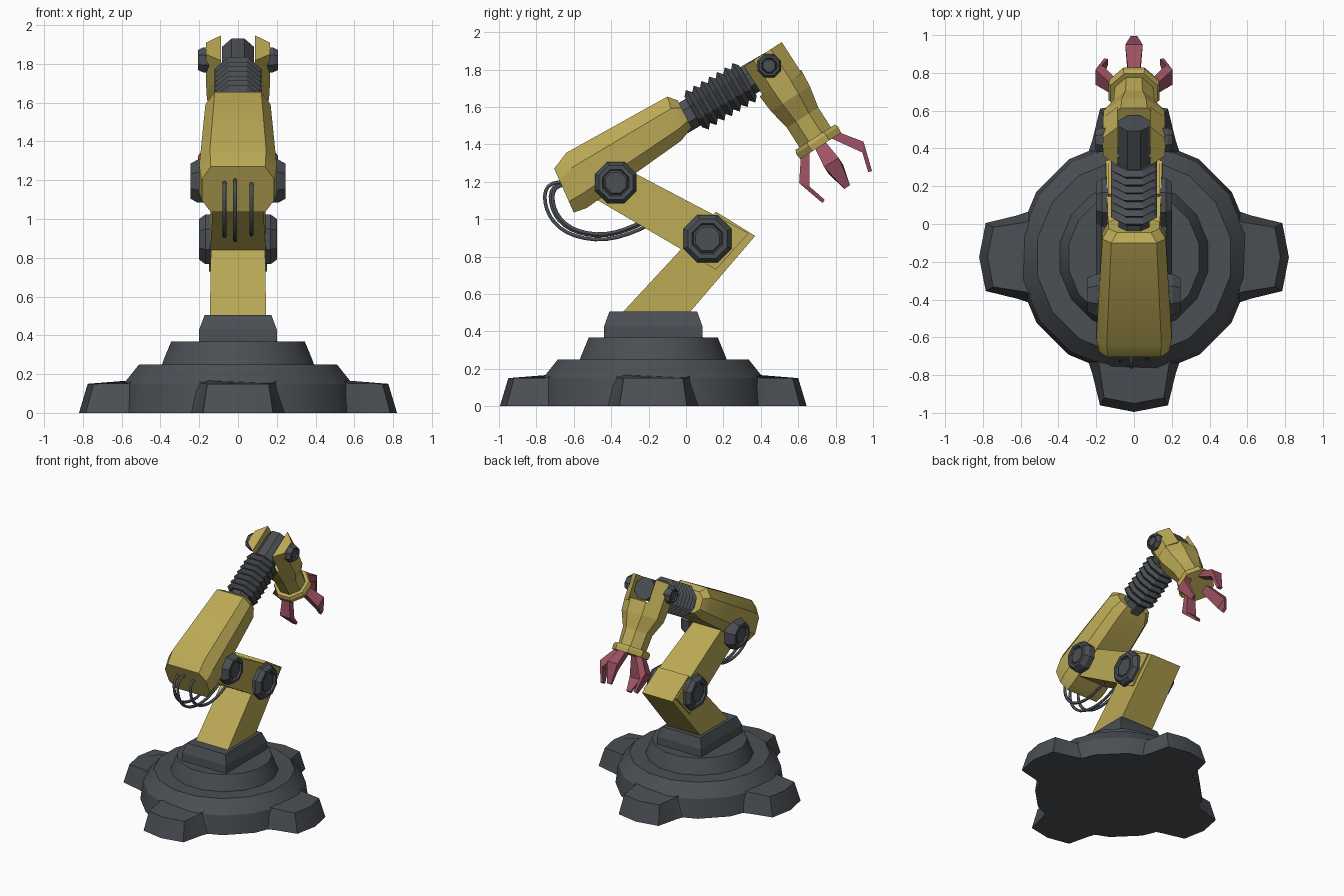
import bpy, bmesh, math
from mathutils import Vector

if "Cube" in bpy.data.objects:
    bpy.data.objects.remove(bpy.data.objects["Cube"])


def material(name, col):
    m = bpy.data.materials.new(name)
    m.diffuse_color = (*col, 1)
    m.use_nodes = True
    m.node_tree.nodes["Principled BSDF"].inputs["Base Color"].default_value = m.diffuse_color
    return m


YELLOW = material("yellow paint", (0.50, 0.40, 0.092))
GREY = material("dark grey metal", (0.070, 0.078, 0.088))
RED = material("dull red claw", (0.34, 0.085, 0.125))
CY = -0.175  # base centre in y


def loft(name, rings, mat, smooth=False):
    """Skin a list of equal-length rings and cap both ends."""
    bm = bmesh.new()
    vr = [[bm.verts.new(p) for p in r] for r in rings]
    n = len(vr[0])
    for a, b in zip(vr, vr[1:]):
        for i in range(n):
            j = (i + 1) % n
            bm.faces.new((a[i], a[j], b[j], b[i]))
    bm.faces.new(vr[0][::-1])
    bm.faces.new(vr[-1])
    bmesh.ops.recalc_face_normals(bm, faces=bm.faces)
    me = bpy.data.meshes.new(name)
    bm.to_mesh(me)
    bm.free()
    me.materials.append(mat)
    if smooth:
        me.shade_smooth()
        me.set_sharp_from_angle(angle=math.radians(30))
    ob = bpy.data.objects.new(name, me)
    bpy.context.collection.objects.link(ob)
    return ob


def circle(n, a, b=None):
    """Flat-sided polygon whose flats lie at distances a and b."""
    b = a if b is None else b
    k = 1 / math.cos(math.pi / n)
    angs = [2 * math.pi * (i + 0.5) / n for i in range(n)]
    return [(a * k * math.cos(t), b * k * math.sin(t)) for t in angs]


# Base: round tiers
def tier(name, stations):
    loft(name, [[(x, y + CY, z) for x, y in circle(16, r)] for r, z in stations], GREY, True)


tier("base_disc", [(0.61, 0), (0.59, 0.15), (0.51, 0.25)])
tier("base_turntable", [(0.395, 0.24), (0.385, 0.27), (0.345, 0.367)])

# Base: four flared feet
bottom = [(0.40, 0.36), (0.53, 0.25), (0.62, 0.22), (0.785, 0.18), (0.82, 0)]
top = [(0.40, 0.26, 0.18), (0.51, 0.215, 0.18), (0.57, 0.185, 0.152), (0.745, 0.158, 0.15), (0.775, 0, 0.15)]
low = [(r, w, 0) for r, w in bottom]
for k in range(4):
    c, s = math.cos(k * math.pi / 2), math.sin(k * math.pi / 2)
    rings = []
    for half in (low, top):
        full = half + [(r, -w, z) for r, w, z in half[-2::-1]]
        rings.append([(r * c - w * s, r * s + w * c + CY, z) for r, w, z in full])
    loft("base_foot", rings, GREY, True)


# Base: square pedestal
def rect(hx, hy, z):
    return [(sx * hx, CY + sy * hy, z) for sx, sy in ((-1, -1), (1, -1), (1, 1), (-1, 1))]


loft("pedestal", [rect(0.20, 0.265, 0.36), rect(0.20, 0.262, 0.43), rect(0.172, 0.235, 0.505)], GREY)


# Two straight arm links: each end is a (y, z) pair of corners and a half width
def link(name, ends):
    loft(name, [[(-w, *p), (w, *p), (w, *q), (-w, *q)] for p, q, w in ends], YELLOW)


link("lower_link", [((-0.35, 0.49), (0.01, 0.49), 0.145), ((0.16, 1.04), (0.37, 0.91), 0.137)])
link("middle_link", [((-0.33, 1.275), (-0.53, 1.135), 0.125), ((0.335, 0.925), (0.16, 0.73), 0.15)])

# Forearm: chamfered sections with top point, bottom point, half width, flat width
fore = [((-0.705, 1.27), (-0.60, 1.035), 0.185, 0.14),
        ((-0.64, 1.355), (-0.53, 1.06), 0.20, 0.145),
        ((-0.10, 1.655), (-0.025, 1.42), 0.168, 0.12),
        ((-0.045, 1.635), (0.03, 1.49), 0.135, 0.09)]
rings = []
for t, b, w, f in fore:
    t, b = Vector(t), Vector(b)
    side = [(f, t), (w, t.lerp(b, 0.27)), (w, t.lerp(b, 0.75)), (f, b)]
    rings.append([(x, *p) for x, p in side] + [(-x, *p) for x, p in side[::-1]])
loft("forearm", rings, YELLOW, True)


# Joint caps on both sides
def joint(name, y, z, r, x0, x1):
    prof = [(x0, r), (x0 + 0.55 * (x1 - x0), r), (x1, r * 0.82), (x1, r * 0.64),
            (x1 - 0.018, r * 0.58), (x1 - 0.008, r * 0.50)]
    for s in (-1, 1):
        loft(name, [[(s * x, y + a, z + b) for a, b in circle(8, q)] for x, q in prof], GREY)


joint("lower_elbow_cap", 0.115, 0.895, 0.128, 0.13, 0.20)
joint("upper_elbow_cap", -0.375, 1.195, 0.111, 0.16, 0.245)
joint("wrist_cap", 0.445, 1.82, 0.064, 0.15, 0.205)


# Bellows and wrist shaft along the forearm axis
def along(name, stations):
    ay, az = 0.865, 0.502
    loft(name, [[(x, 0.07 + s * ay - v * az, 1.59 + s * az + v * ay) for x, v in circle(8, r)]
                for s, r in stations], GREY)


along("wrist_shaft", [(-0.13, 0.082), (0.535, 0.082)])
along("bellows", [(-0.035 + 0.024 * i, 0.122 if i % 2 else 0.095) for i in range(15)])


# Hand frame: u runs along the hand, v across it, origin at the wrist pivot
def hand(x, v, u):
    return (x, 0.445 + 0.54 * u + 0.84 * v, 1.82 - 0.84 * u + 0.54 * v)


def hand_loft(name, stations):
    loft(name, [[hand(x, v, u) for x, v in circle(8, a, b)] for u, a, b in stations], YELLOW)


hand_loft("hand_body", [(0.11, 0.165, 0.132), (0.21, 0.16, 0.124), (0.33, 0.108, 0.10), (0.47, 0.10, 0.10)])
hand_loft("hand_flange", [(0.455, 0.125, 0.125), (0.475, 0.134, 0.134), (0.51, 0.13, 0.13)])
for s in (-1, 1):  # fork prongs around the shaft
    prong = [(0.088, -0.115), (0.165, -0.055), (0.165, 0.055), (0.088, 0.125)]
    loft("hand_fork", [[hand(s * x, v, u) for x, v in prong] for u in (-0.07, 0.13)], YELLOW)

# Four bent claws: outer (u, r), inner (u, r), half width
claw = [(0.50, 0.12, 0.50, 0.065, 0.032), (0.615, 0.205, 0.66, 0.168, 0.046), (0.772, 0.158, 0.765, 0.138, 0.018)]
for k in range(4):
    c, s = math.cos(k * math.pi / 2), math.sin(k * math.pi / 2)
    rings = []
    for u1, r1, u2, r2, w in claw:
        pts = [(u1, r1, -w), (u1, r1, w), (u2, r2, w), (u2, r2, -w)]
        rings.append([hand(r * s + t * c, r * c - t * s, u) for u, r, t in pts])
    loft("claw", rings, RED)

# Three hanging cables from the forearm's rear to the middle link
path = [(-0.62, 1.20), (-0.72, 1.205), (-0.765, 1.13), (-0.73, 1.0), (-0.62, 0.91), (-0.43, 0.88), (-0.22, 0.95), (-0.15, 1.0)]
for x, f in ((-0.07, 0.90), (-0.015, 1.0), (0.07, 0.86)):
    cu = bpy.data.curves.new("cable", "CURVE")
    cu.dimensions = "3D"
    cu.bevel_depth = 0.011
    cu.bevel_resolution = 1
    cu.resolution_u = 3
    cu.use_fill_caps = True
    sp = cu.splines.new("NURBS")
    sp.points.add(len(path) - 1)
    sp.use_endpoint_u = True
    sp.order_u = 3
    for p, (y, z) in zip(sp.points, path):
        p.co = (x, -0.45 + (y + 0.45) * f, 1.1 + (z - 1.1) * f, 1)
    cu.materials.append(GREY)
    bpy.context.collection.objects.link(bpy.data.objects.new("cable", cu))
